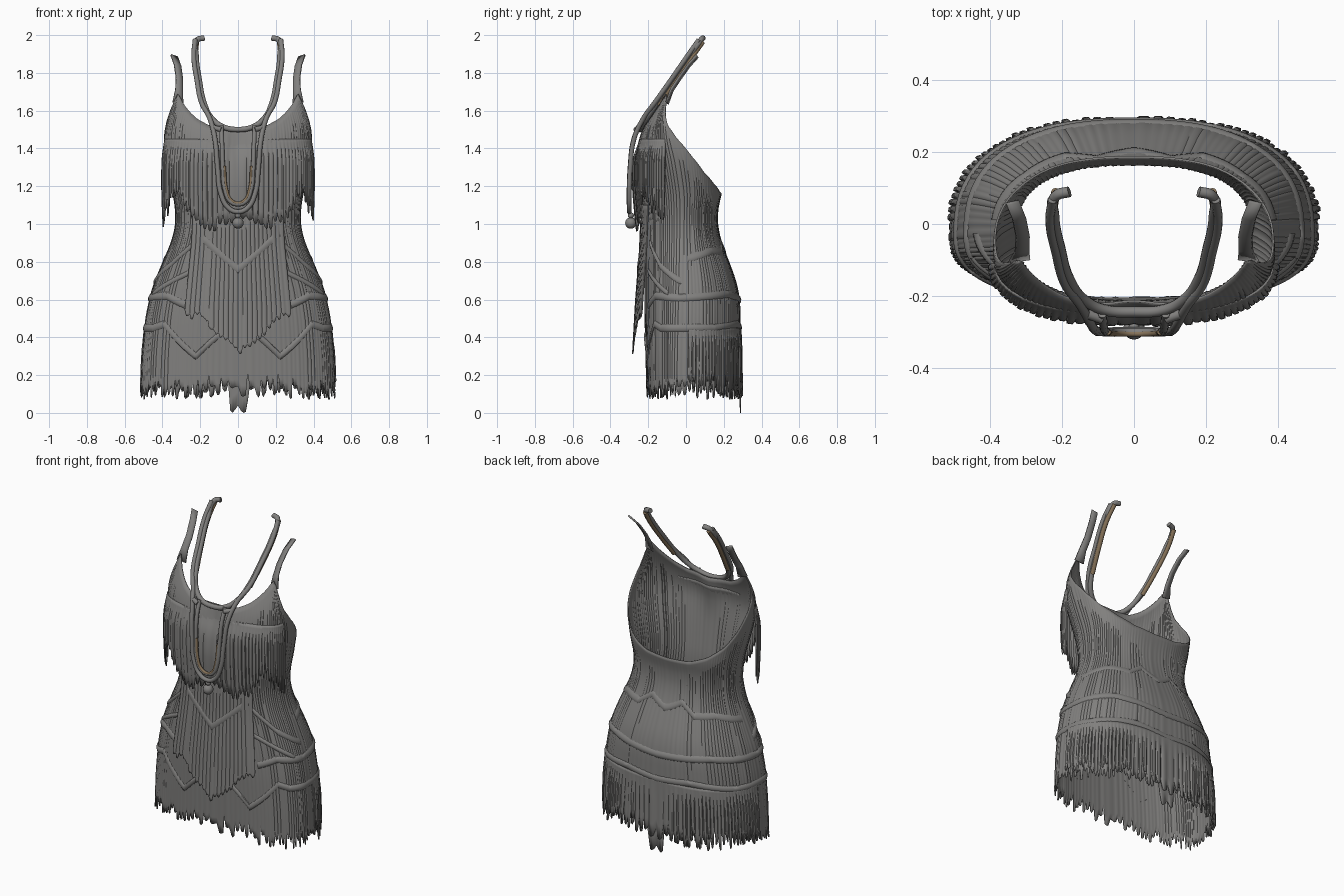
import bpy, bmesh, math, random
from mathutils import Vector

random.seed(4)
if "Cube" in bpy.data.objects:
    bpy.data.objects.remove(bpy.data.objects["Cube"])


def material(name, rgb):
    m = bpy.data.materials.new(name)
    m.use_nodes = True
    m.diffuse_color = (*rgb, 1)
    bsdf = m.node_tree.nodes["Principled BSDF"]
    bsdf.inputs["Base Color"].default_value = (*rgb, 1)
    bsdf.inputs["Roughness"].default_value = 0.8
    return m


GREY = material("grey fabric", (0.22, 0.216, 0.21))
BROWN = material("bronze brown", (0.24, 0.17, 0.10))


def table(pairs):
    """Piecewise linear function, eased by averaging neighbours."""
    def raw(v):
        if v <= pairs[0][0]:
            return pairs[0][1]
        for (a, p), (b, q) in zip(pairs, pairs[1:]):
            if v <= b:
                return p + (q - p) * (v - a) / (b - a)
        return pairs[-1][1]
    return raw


def soft(pairs, r=0.04):
    f = table(pairs)
    return lambda v: (f(v - r) + 2 * f(v) + f(v + r)) / 4


# Body cross-section by height: half width, front, back, centre
half_w = soft([(0.1, .512), (0.3, .505), (0.5, .487), (0.65, .455), (0.8, .395), (0.9, .35),
               (1, .325), (1.1, .33), (1.2, .35), (1.3, .375), (1.4, .39), (1.5, .387), (1.6, .36), (1.68, .325)])
front = soft([(0.1, -.205), (0.5, -.215), (0.8, -.215), (1, -.215), (1.2, -.24), (1.38, -.268),
              (1.5, -.235), (1.6, -.18), (1.68, -.14)])
back = soft([(0.1, .288), (0.6, .283), (0.7, .262), (0.8, .225), (0.9, .185), (1, .163), (1.1, .168), (1.16, .19), (1.5, .19)])
centre = soft([(0.1, -.04), (1, -.02), (1.16, -.02), (1.35, -.05), (1.45, -.08), (1.58, -.1), (1.68, -.08)])
drape_w = soft([(1, .395), (1.2, .402), (1.36, .40), (1.46, .385)])
drape_f = soft([(1, -.262), (1.2, -.28), (1.36, -.28), (1.46, -.24)])


def oval(deg, z, w, f, b, c):
    s, k = math.sin(math.radians(deg)), math.cos(math.radians(deg))
    x = math.copysign(abs(s) ** 0.8, s) * w
    y = c + (f - c if k > 0 else b - c) * abs(k) ** 0.8
    if k > 0:  # hollow between the bust halves
        y += 0.025 * math.exp(-(x / .07) ** 2 - ((z - 1.42) / .12) ** 2)
    return Vector((x, y, z))


def body(deg, z, o=0):
    return oval(deg, z, half_w(z) + o, front(z) - o, back(z) + o, centre(z))


def drape(deg, z, o=0):
    return oval(deg, z, drape_w(z) + o, drape_f(z) - o, .15, -.1)


apron_w = table([(0.3, .285), (0.55, .28), (0.9, .245), (1.1, .235)])
apron_y = soft([(0.3, -.282), (0.6, -.265), (0.85, -.245), (1.1, -.235)])


def apron(u, z, o=0):
    return Vector((u * apron_w(z), apron_y(z) - o + .035 * u * u, z))


def finish(bm, name, thick):
    bmesh.ops.recalc_face_normals(bm, faces=bm.faces)
    me = bpy.data.meshes.new(name)
    bm.to_mesh(me)
    bm.free()
    me.materials.append(GREY)
    me.shade_smooth()
    me.set_sharp_from_angle(angle=math.radians(45))
    ob = bpy.data.objects.new(name, me)
    bpy.context.collection.objects.link(ob)
    if thick:
        mod = ob.modifiers.new("cloth thickness", "SOLIDIFY")
        mod.thickness, mod.offset = thick, 0
    return ob


def grid(name, cols, closed=False, thick=0.006):
    bm = bmesh.new()
    vs = [[bm.verts.new(p) for p in col] for col in cols]
    for a, b in zip(vs, vs[1:] + vs[:1] if closed else vs[1:]):
        for i in range(len(a) - 1):
            bm.faces.new((a[i], b[i], b[i + 1], a[i + 1]))
    return finish(bm, name, thick)


def cloth(name, pos, start, end, strands, top, root, tip, gap, ripple=0, closed=False, rows=26):
    """Sheet hanging from top(u) whose lower edge is cut into ragged strands."""
    cols = []
    n = strands * 4
    for i in range(n if closed else n + 1):
        u = start + (end - start) * i / n
        if i % 4 == 0:
            length, bulge = tip(u, i // 4), random.uniform(0, ripple)
            low = length + gap(u) * random.uniform(.5, 1.2)
        else:
            low = length + random.uniform(0, .015) * (i % 4 != 2)
        t = top(u)
        r = max(root(u), low + .01)
        zs = [t + (r - t) * j / rows for j in range(rows + 1)] + [r + (low - r) * k / 3 for k in (1, 2, 3)]
        off = bulge if i % 4 else -ripple / 2
        cols.append([pos(u, z, off * min(1, (t - z) * 8)) for z in zs])
    return grid(name, cols, closed)


# Dress body with slanted neckline and ragged hem
rim = soft([(0, 1.505), (18, 1.52), (30, 1.555), (45, 1.61), (62, 1.665), (74, 1.69), (80, 1.66), (86, 1.58),
            (93, 1.46), (105, 1.36), (120, 1.275), (140, 1.21), (160, 1.17), (180, 1.16)], 1.5)


def fold(u):
    return min(u % 360, 360 - u % 360)


def hem(u, i):
    return 0 if i in (54, 55) else random.uniform(.07, .14)


cloth("dress_body", body, 0, 360, 110, lambda u: rim(fold(u)), lambda u: .26, hem,
      lambda u: .07, ripple=.002, closed=True, rows=40)

# Long fringe over the back of the skirt
cloth("back_fringe", lambda u, z, o: body(u, z, o + .006), 95, 265, 56, lambda u: .45, lambda u: .32,
      lambda u, i: random.uniform(.07, .17), lambda u: random.choice((.06, .1, .22)), ripple=.007, rows=8)

# Bust fringe
bust_tip = table([(0, 1), (15, .96), (30, .99), (42, 1.08), (52, 1.17), (65, 1.08), (80, 1), (88, 1.02)])
bust_gap = table([(0, .05), (40, .06), (60, .17), (88, .2)])
cloth("bust_fringe", drape, -88, 88, 46, lambda u: 1.45, lambda u: 1.2 if abs(u) < 50 else 1.28,
      lambda u, i: bust_tip(abs(u)) + random.uniform(-.03, .04), lambda u: bust_gap(abs(u)), ripple=.006, rows=12)

# Front apron panel
apron_tip = table([(0, .31), (.1, .33), (.25, .37), (.45, .4), (.6, .46), (.75, .5), (1, .5)])
cloth("front_apron", apron, -1, 1, 22, lambda u: 1.1, lambda u: apron_tip(abs(u)) + .06,
      lambda u, i: apron_tip(abs(u)) + random.uniform(-.01, .02), lambda u: .025, ripple=.003, rows=20)


# Raised trim bands laid on the cloth
def band(name, pos, path, width, height):
    for side, sign in (("left", 1), ("right", -1)):
        cols = []
        for (a, p), (b, q) in zip(path, path[1:]):
            for k in range(13):
                u, z = a + (b - a) * k / 12, p + (q - p) * k / 12
                cols.append([pos(sign * u, z + width * w, height * h)
                             for w, h in ((-.5, -.2), (-.3, .7), (0, 1), (.3, .7), (.5, -.2))])
        grid(side + "_" + name, cols, thick=0)


band("chevron_band", body, [(8, .41), (21, .3), (48, .47), (62, .45), (120, .45), (160, .47), (180, .45)], .05, .012)
band("hip_band", body, [(30, .57), (50, .62), (90, .61), (140, .63), (180, .6)], .05, .012)
band("hip_fold", body, [(35, .9), (60, .78), (90, .7)], .05, .011)
band("side_fold", body, [(30, .75), (55, .68), (75, .63)], .04, .011)
band("waist_fold", body, [(95, .82), (130, .86), (155, .85), (168, .91), (180, .86)], .05, .009)
band("apron_chevron", apron, [(0, .76), (.75, .92)], .06, .008)


# Shoulder straps
for side, s in (("left", 1), ("right", -1)):
    pts = [(.318, -.1, 1.64, .028), (.312, -.075, 1.71, .019), (.31, -.035, 1.77, .018),
           (.32, .015, 1.84, .018), (.338, .06, 1.89, .018)]
    grid(side + "_strap", [[(s * (x + w * k), y - .004 * k, z + .006 * k) for k in (-1, 0, 1)]
                           for x, y, z, w in pts], thick=.01)


# Necklace cords
def cord(name, pts, radius, mat, mirror=True):
    if mirror:
        pts = pts + [(-x, y, z) for x, y, z in reversed(pts) if x]
    cu = bpy.data.curves.new(name, "CURVE")
    cu.dimensions, cu.bevel_depth, cu.bevel_resolution = "3D", radius, 3
    cu.resolution_u, cu.use_fill_caps = 8, True
    sp = cu.splines.new("BEZIER")
    sp.bezier_points.add(len(pts) - 1)
    for bp, p in zip(sp.bezier_points, pts):
        bp.co = p
        bp.handle_left_type = bp.handle_right_type = "AUTO"
    cu.materials.append(mat)
    bpy.context.collection.objects.link(bpy.data.objects.new(name, cu))


neck = [(.18, .09, 1.985), (.215, .08, 1.975), (.222, .02, 1.89), (.205, -.07, 1.76), (.18, -.155, 1.64)]
cord("short_necklace", neck + [(.14, -.21, 1.56), (.08, -.24, 1.515), (0, -.245, 1.5)], .015, GREY)
cord("outer_long_necklace", [(x + .012, y - .012, z) for x, y, z in neck[1:]] +
     [(.15, -.225, 1.56), (.122, -.275, 1.45), (.108, -.295, 1.3), (.09, -.3, 1.16), (.05, -.3, 1.085), (0, -.3, 1.065)],
     .013, GREY)
inner = [(.088, -.25, 1.52), (.085, -.28, 1.44), (.08, -.297, 1.3), (.068, -.302, 1.18), (.04, -.302, 1.12), (0, -.302, 1.105)]
cord("inner_long_necklace", inner, .012, GREY)
cord("inner_bronze_cord", [(x * .9, y - .004, z + .006) for x, y, z in inner[2:]], .008, BROWN)
for side, s in (("left", 1), ("right", -1)):
    cord(side + "_bronze_cord", [(s * (x + .003), y + .01, z - .01) for x, y, z in neck[1:]], .0125, BROWN, False)
    cord(side + "_necklace_link", [(s * .13, -.25, 1.51), (s * .088, -.265, 1.5)], .014, GREY, False)

# Pendant
for name, z, r in (("pendant_bead", 1.005, .03), ("pendant_loop", 1.045, .016)):
    bm = bmesh.new()
    bmesh.ops.create_uvsphere(bm, u_segments=20, v_segments=12, radius=r)
    bmesh.ops.translate(bm, verts=bm.verts, vec=(0, -.292, z))
    finish(bm, name, 0)
